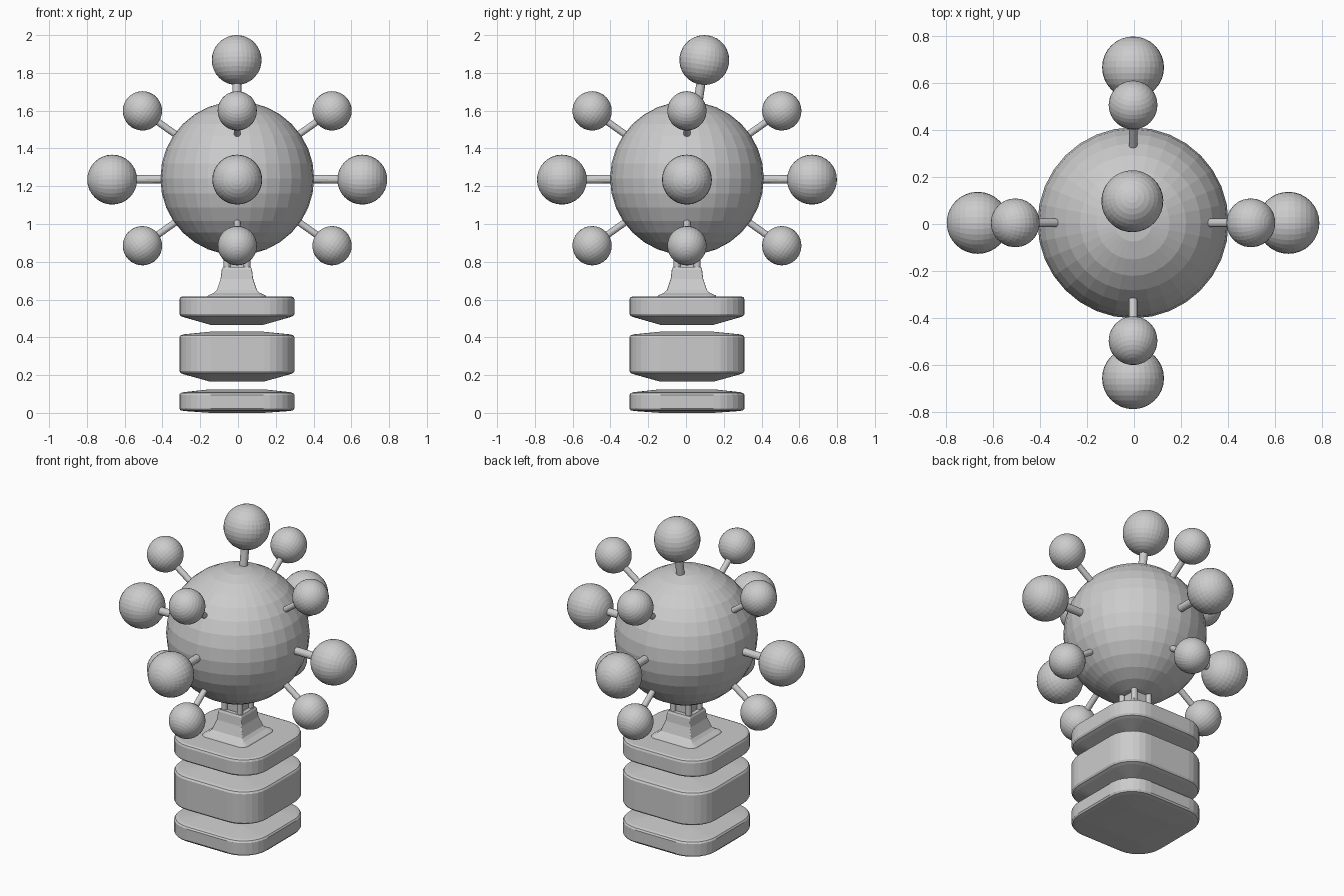
import bpy, bmesh, math
from mathutils import Vector, Matrix

if "Cube" in bpy.data.objects:
    bpy.data.objects.remove(bpy.data.objects["Cube"])

CX, CY = -0.006, 0.005
CENTRE = Vector((CX + 0.002, CY, 1.242))


def finish(name, bm):
    bmesh.ops.recalc_face_normals(bm, faces=bm.faces)
    me = bpy.data.meshes.new(name)
    bm.to_mesh(me)
    bm.free()
    ob = bpy.data.objects.new(name, me)
    bpy.context.collection.objects.link(ob)
    return ob


def rounded_square(half, radius, z, steps=7):
    pts = []
    for q in range(4):
        a0 = q * math.pi / 2
        sx, sy = ((1, 1), (-1, 1), (-1, -1), (1, -1))[q]
        for i in range(steps + 1):
            a = a0 + i * math.pi / 2 / steps
            pts.append((CX + sx * (half - radius) + radius * math.cos(a),
                        CY + sy * (half - radius) + radius * math.sin(a), z))
    return pts


def loft(name, half, radius, profile):
    """Stack rounded squares; profile holds (half width, height)."""
    bm = bmesh.new()
    loops = []
    for h, z in profile:
        r = max(radius - (half - h), 0.006)
        loops.append([bm.verts.new(p) for p in rounded_square(h, r, z)])
    n = len(loops[0])
    for a, b in zip(loops, loops[1:]):
        for i in range(n):
            bm.faces.new((a[i], a[(i + 1) % n], b[(i + 1) % n], b[i]))
    bm.faces.new(loops[0][::-1])
    bm.faces.new(loops[-1])
    return finish(name, bm)


def sphere(name, centre, radius, axis):
    bm = bmesh.new()
    rot = axis.to_track_quat('Z', 'Y').to_matrix().to_4x4()
    bmesh.ops.create_uvsphere(bm, u_segments=32, v_segments=16, radius=radius,
                              matrix=Matrix.Translation(centre) @ rot)
    return finish(name, bm)


def rod(name, start, end, radius):
    bm = bmesh.new()
    d = end - start
    rot = d.to_track_quat('Z', 'Y').to_matrix().to_4x4()
    bmesh.ops.create_cone(bm, cap_ends=True, segments=16, radius1=radius,
                          radius2=radius, depth=d.length,
                          matrix=Matrix.Translation((start + end) / 2) @ rot)
    return finish(name, bm)


# Three separate base plates
loft("base_plate_lower", 0.305, 0.165, [
    (0.14, 0.0), (0.28, 0.01), (0.298, 0.014), (0.305, 0.024), (0.305, 0.095),
    (0.298, 0.105), (0.28, 0.11), (0.14, 0.125)])
loft("base_plate_middle", 0.305, 0.165, [
    (0.14, 0.165), (0.28, 0.204), (0.298, 0.211), (0.305, 0.222), (0.305, 0.40),
    (0.298, 0.411), (0.28, 0.416), (0.14, 0.43)])
loft("base_plate_upper", 0.305, 0.165, [
    (0.14, 0.466), (0.28, 0.506), (0.298, 0.513), (0.305, 0.524), (0.305, 0.60),
    (0.300, 0.612), (0.286, 0.617)])

# Flared neck
loft("neck", 0.16, 0.05, [
    (0.16, 0.61), (0.152, 0.622), (0.122, 0.635), (0.106, 0.65), (0.096, 0.68),
    (0.086, 0.71), (0.08, 0.76), (0.074, 0.772)])

# Ribbed stem between neck and globe
loft("stem_core", 0.05, 0.012, [(0.05, 0.76), (0.05, 0.90)])
for sx in (-1, 1):
    for sy in (-1, 1):
        x, y = CX + sx * 0.053, CY + sy * 0.053
        rod("stem_rib", Vector((x, y, 0.76)), Vector((x, y, 0.90)), 0.018)

# Central globe
sphere("globe", CENTRE, 0.407, Vector((0, 0, 1)))


# Ball on a radial rod
def spike(name, offset, ball_r, rod_r):
    off = Vector(offset)
    axis = off.normalized()
    rod(name + "_rod", CENTRE + axis * 0.36, CENTRE + off, rod_r)
    sphere(name + "_ball", CENTRE + off, ball_r, axis)


for k in range(4):
    c, s = round(math.cos(k * math.pi / 2)), round(math.sin(k * math.pi / 2))
    spike("side_spike", (0.662 * c, 0.662 * s, -0.007), 0.132, 0.023)
    for dz in (0.357, -0.357):
        spike("diagonal_spike", (0.502 * c, 0.502 * s, dz), 0.104, 0.018)
spike("top_spike", (-0.003, 0.092, 0.626), 0.132, 0.024)
